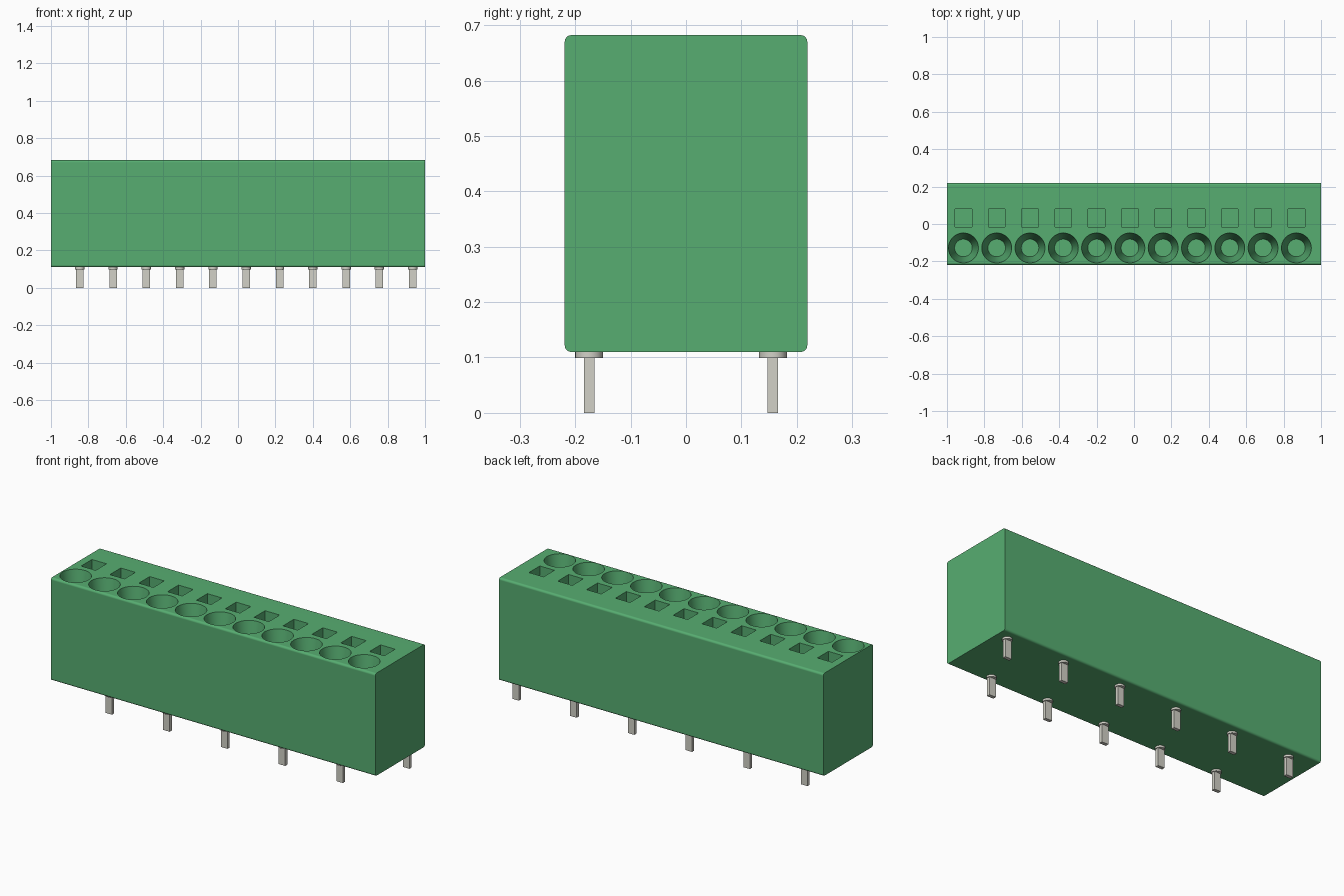
import bpy, bmesh, math
from mathutils import Matrix, Vector

cube = bpy.data.objects.get("Cube")
if cube:
    bpy.data.objects.remove(cube, do_unlink=True)

COUNT, PITCH = 11, 0.178
HALF_Y, BOTTOM, TOP, CORNER = 0.219, 0.11, 0.682, 0.012
HOLE_X0, PIN_X0 = -0.912, -0.846


def material(name, color):
    m = bpy.data.materials.new(name)
    m.use_nodes = True
    m.diffuse_color = (*color, 1)
    bsdf = m.node_tree.nodes["Principled BSDF"]
    bsdf.inputs["Base Color"].default_value = (*color, 1)
    bsdf.inputs["Roughness"].default_value = 0.5
    return m


green = material("green plastic", (0.095, 0.42, 0.166))
metal = material("pin metal", (0.645, 0.639, 0.572))


def add_object(name, bm, mat):
    bmesh.ops.recalc_face_normals(bm, faces=bm.faces)
    mesh = bpy.data.meshes.new(name)
    bm.to_mesh(mesh)
    bm.free()
    mesh.materials.append(mat)
    obj = bpy.data.objects.new(name, mesh)
    bpy.context.collection.objects.link(obj)
    return obj


def select_only(obj):
    bpy.ops.object.select_all(action='DESELECT')
    obj.select_set(True)
    bpy.context.view_layer.objects.active = obj


def add_box(bm, center, size):
    bmesh.ops.create_cube(bm, size=1, matrix=Matrix.Translation(center) @ Matrix.Diagonal((*size, 1)))


def add_cone(bm, x, y, z0, z1, r0, r1, sides):
    bmesh.ops.create_cone(bm, cap_ends=True, segments=sides, radius1=r0, radius2=r1,
                          depth=z1 - z0, matrix=Matrix.Translation((x, y, (z0 + z1) / 2)))


# Housing: block with its four lengthwise edges rounded
bm = bmesh.new()
add_box(bm, (0, 0, (BOTTOM + TOP) / 2), (2, 2 * HALF_Y, TOP - BOTTOM))
long_edges = [e for e in bm.edges if abs(e.verts[0].co.x - e.verts[1].co.x) > 1]
bmesh.ops.bevel(bm, geom=long_edges, offset=CORNER, segments=5, profile=0.5, affect='EDGES')
housing = add_object("housing", bm, green)

# Cutter: tapered round wire entries and square release slots
DEPTH, R_TOP, R_LOW, OVER = 0.22, 0.08, 0.047, 0.02
r_over = R_TOP + (R_TOP - R_LOW) * OVER / DEPTH
bm = bmesh.new()
for i in range(COUNT):
    x = HOLE_X0 + i * PITCH
    add_cone(bm, x, -0.128, TOP - DEPTH, TOP + OVER, R_LOW, r_over, 48)
    add_box(bm, (x, 0.032, TOP - DEPTH / 2 + OVER / 2), (0.09, 0.096, DEPTH + OVER))
cutter = add_object("hole_cutter", bm, green)
cutter.hide_render = True

boolean = housing.modifiers.new("holes", 'BOOLEAN')
boolean.operation = 'DIFFERENCE'
boolean.solver = 'EXACT'
boolean.object = cutter
select_only(housing)
bpy.ops.object.modifier_apply(modifier=boolean.name)
bpy.data.objects.remove(cutter, do_unlink=True)
select_only(housing)
bpy.ops.object.shade_smooth_by_angle(angle=math.radians(30))
weighted = housing.modifiers.new("flat large faces", 'WEIGHTED_NORMAL')
weighted.keep_sharp = True

# Pins: flat blades with round collars, alternating between back and front rows
for i in range(COUNT):
    x = PIN_X0 + i * PITCH
    y = 0.157 if i % 2 == 0 else -0.175
    bm = bmesh.new()
    add_box(bm, (x, y, 0.055), (0.04, 0.019, 0.11))
    add_cone(bm, x, y, 0.099, 0.112, 0.025, 0.025, 32)
    pin = add_object(f"pin_{i + 1}", bm, metal)
    select_only(pin)
    bpy.ops.object.shade_smooth_by_angle(angle=math.radians(30))
